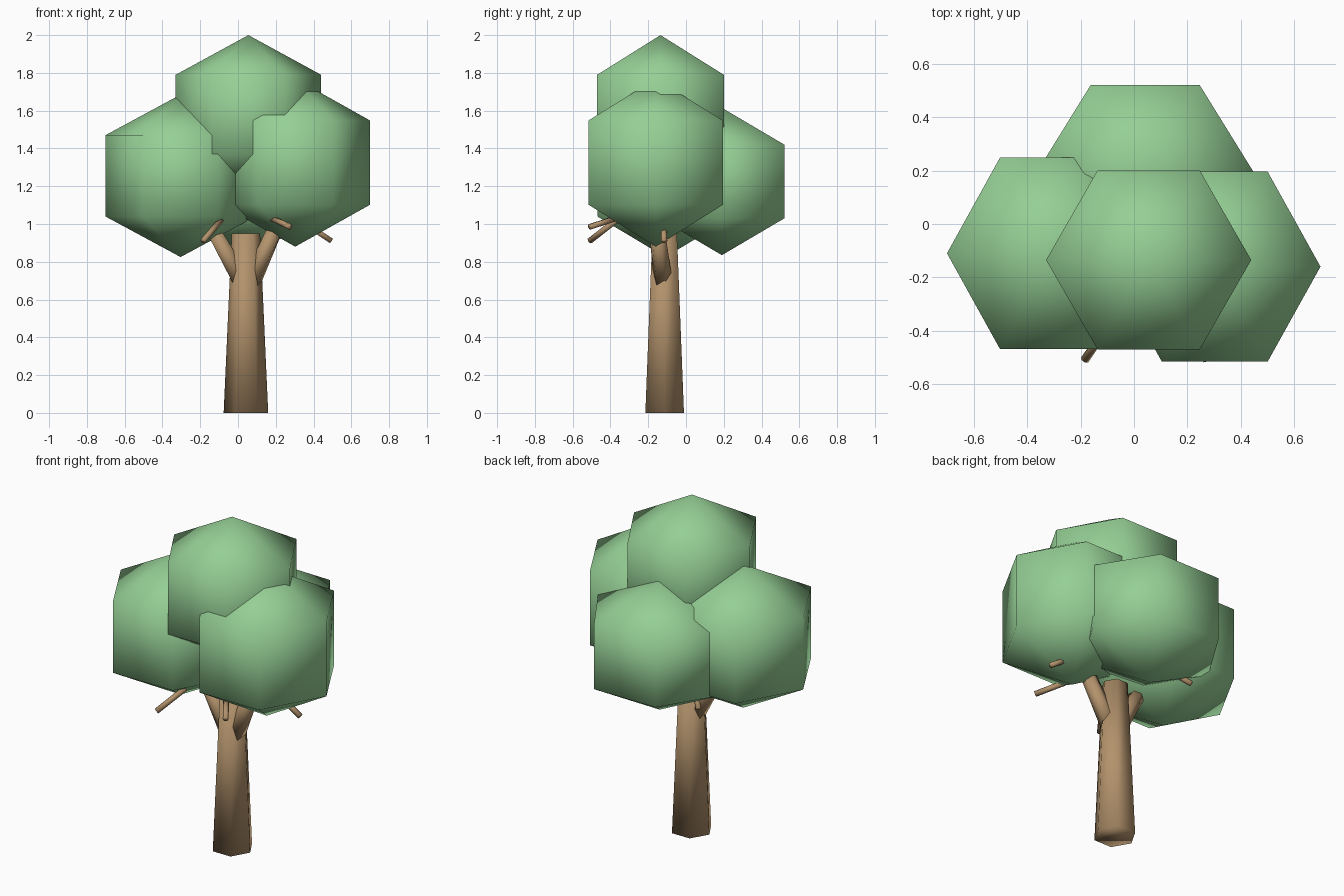
import bpy, bmesh, math
from mathutils import Vector

if "Cube" in bpy.data.objects:
    bpy.data.objects.remove(bpy.data.objects["Cube"])

SIDES = 6


def material(name, color):
    m = bpy.data.materials.new(name)
    m.diffuse_color = color
    m.use_nodes = True
    m.node_tree.nodes["Principled BSDF"].inputs["Base Color"].default_value = m.diffuse_color
    return m


leaf_mat = material("leaf_green", (0.30, 0.62, 0.30, 1))
bark_mat = material("bark_brown", (0.45, 0.29, 0.15, 1))


def lathe(name, profile, mat):
    """Six-sided smooth solid from (radius, z) points, corners on the x axis."""
    bm = bmesh.new()
    rings = []
    for r, z in profile:
        if r == 0:
            rings.append([bm.verts.new((0, 0, z))] * SIDES)
        else:
            rings.append([bm.verts.new((r * math.cos(math.tau * i / SIDES),
                                        r * math.sin(math.tau * i / SIDES), z))
                          for i in range(SIDES)])
    for a, b in zip(rings, rings[1:]):
        for i in range(SIDES):
            j = (i + 1) % SIDES
            bm.faces.new(list(dict.fromkeys((a[i], a[j], b[j], b[i]))))
    if profile[0][0] > 0:
        bm.faces.new(rings[0][::-1])
    if profile[-1][0] > 0:
        bm.faces.new(rings[-1])
    bmesh.ops.recalc_face_normals(bm, faces=bm.faces)
    for f in bm.faces:
        f.smooth = True
    me = bpy.data.meshes.new(name)
    bm.to_mesh(me)
    bm.free()
    me.materials.append(mat)
    ob = bpy.data.objects.new(name, me)
    bpy.context.collection.objects.link(ob)
    return ob


def leaf_clump(name, center, rx, ry, rz):
    ob = lathe(name, [(0, -1), (1, -0.5), (1, 0.5), (0, 1)], leaf_mat)
    ob.location = center
    ob.scale = (rx, ry, rz)


def limb(name, start, end, r0, r1):
    start, end = Vector(start), Vector(end)
    d = end - start
    ob = lathe(name, [(r0, 0), (r1, d.length)], bark_mat)
    ob.location = start
    ob.rotation_mode = 'QUATERNION'
    ob.rotation_quaternion = d.to_track_quat('Z', 'Y')


# Foliage: four faceted clumps
leaf_clump("foliage_top", (0.055, -0.135, 1.58), 0.385, 0.387, 0.42)
leaf_clump("foliage_left", (-0.304, -0.11, 1.255), 0.398, 0.415, 0.43)
leaf_clump("foliage_right", (0.303, -0.16, 1.325), 0.397, 0.412, 0.445)
leaf_clump("foliage_back", (0.042, 0.19, 1.225), 0.41, 0.382, 0.39)

# Trunk and the two main branches
trunk = lathe("trunk", [(0.118, 0), (0.075, 0.95)], bark_mat)
trunk.location = (0.042, -0.113, 0)
limb("branch_left", (0.025, -0.115, 0.69), (-0.13, -0.115, 0.965), 0.055, 0.042)
limb("branch_right", (0.07, -0.12, 0.69), (0.20, -0.155, 0.98), 0.052, 0.042)

# Twigs poking out under the foliage
twigs = [((-0.185, -0.51, 0.91), (-0.09, -0.37, 1.02)),
         ((0.275, -0.51, 0.985), (0.18, -0.37, 1.03)),
         ((0.495, -0.115, 0.91), (0.36, -0.12, 1.00)),
         ((-0.23, 0.21, 0.92), (-0.14, 0.12, 1.01))]
for i, (tip, root) in enumerate(twigs):
    limb(f"twig_{i + 1}", root, tip, 0.016, 0.016)
